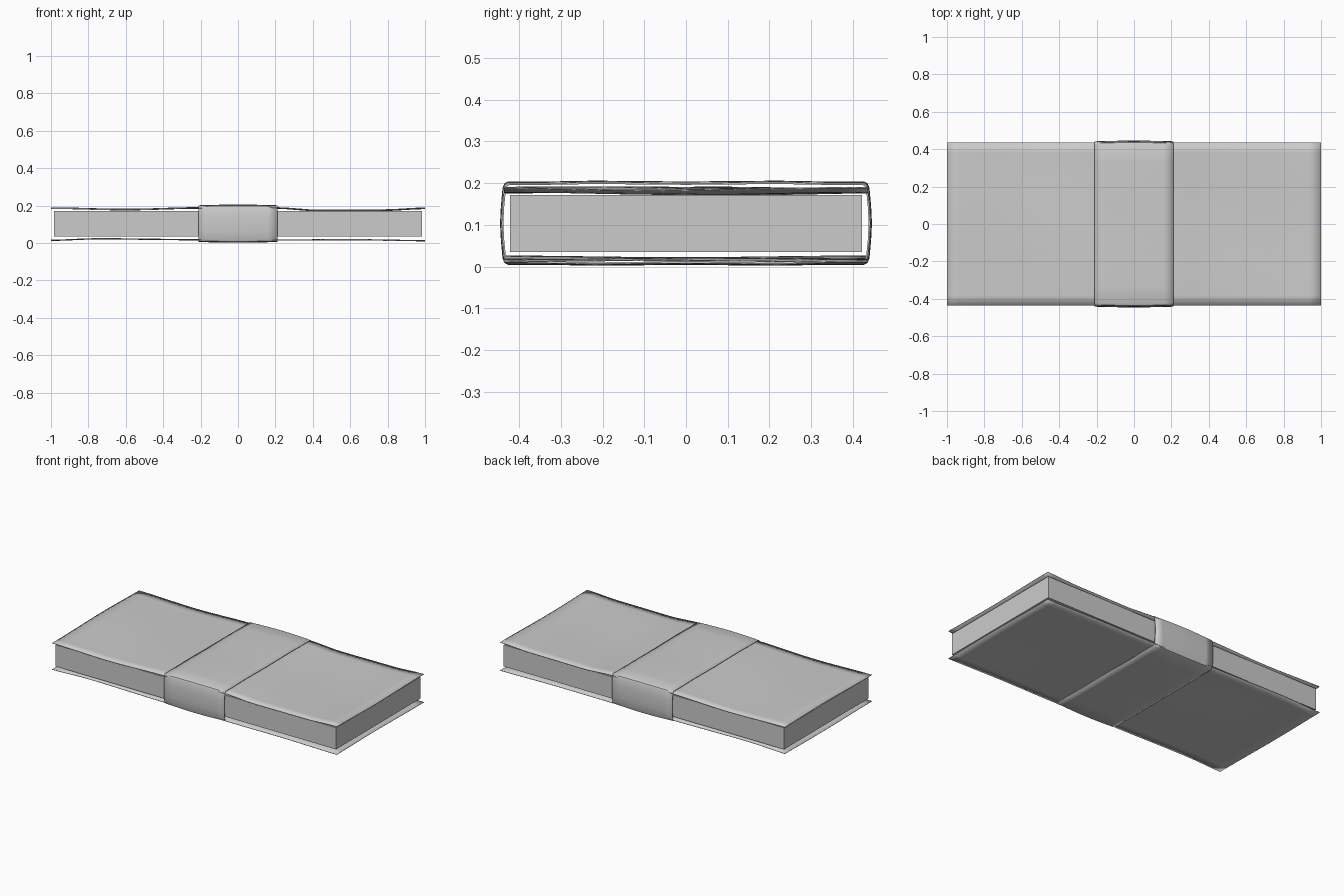
import bpy, bmesh, math

cube = bpy.data.objects.get("Cube")
if cube:
    bpy.data.objects.remove(cube, do_unlink=True)

paper = bpy.data.materials.new("paper_grey")
paper.use_nodes = True
paper.diffuse_color = (0.6, 0.6, 0.6, 1)
paper.node_tree.nodes["Principled BSDF"].inputs["Base Color"].default_value = (0.6, 0.6, 0.6, 1)


def finish(name, bm, thickness=0):
    """Turn a bmesh into a shaded object, with optional thickness."""
    bmesh.ops.recalc_face_normals(bm, faces=bm.faces)
    mesh = bpy.data.meshes.new(name)
    bm.to_mesh(mesh)
    bm.free()
    mesh.materials.append(paper)
    obj = bpy.data.objects.new(name, mesh)
    bpy.context.collection.objects.link(obj)
    if thickness:
        mod = obj.modifiers.new("thickness", 'SOLIDIFY')
        mod.thickness = thickness
        mod.offset = 0
        bpy.ops.object.select_all(action='DESELECT')
        obj.select_set(True)
        bpy.context.view_layer.objects.active = obj
        bpy.ops.object.shade_smooth_by_angle(angle=math.radians(35))
    return obj


def blend(x, points):
    """Smooth interpolation through (position, height) pairs."""
    for (x0, z0), (x1, z1) in zip(points, points[1:]):
        if x <= x1:
            t = min(max((x - x0) / (x1 - x0), 0), 1)
            return z0 + (z1 - z0) * t * t * (3 - 2 * t)
    return points[-1][1]


def sheet(name, points, ripple):
    """A gently wavy sheet of paper."""
    bm = bmesh.new()
    bmesh.ops.create_grid(bm, x_segments=32, y_segments=16, size=1)
    for v in bm.verts:
        v.co.y *= 0.436
        v.co.z = blend(v.co.x, points) + ripple * math.sin(7 * v.co.y + 2 * v.co.x)
    return finish(name, bm, 0.003)


# Solid stack of paper
bm = bmesh.new()
bmesh.ops.create_cube(bm, size=1)
for v in bm.verts:
    v.co = (v.co.x * 1.97, v.co.y * 0.844, v.co.z * 0.137 + 0.1035)
finish("paper_stack", bm)

# Loose outer sheets
sheet("top_sheet", [(-1, 0.187), (-0.6, 0.179), (-0.2, 0.188), (0.2, 0.188),
                    (0.42, 0.175), (0.78, 0.176), (1, 0.186)], -0.003)
sheet("bottom_sheet", [(-1, 0.015), (-0.75, 0.023), (-0.2, 0.018), (0.2, 0.016),
                       (0.6, 0.018), (1, 0.013)], 0.002)

# Paper band: a rounded loop swept across the middle
quarter = [(0.438, 0.0), (0.436, 0.04), (0.432, 0.08), (0.428, 0.09), (0.42, 0.094),
           (0.33, 0.094), (0.22, 0.096), (0.11, 0.095), (0.0, 0.094)]
half = quarter + [(-y, z) for y, z in quarter[-2::-1]]
loop = half + [(y, -z) for y, z in half[-2:0:-1]]
bm = bmesh.new()
rings = []
for i in range(9):
    x = -0.212 + 0.053 * i
    bulge = 0.004 * math.cos(x / 0.212 * math.pi / 2)
    rings.append([bm.verts.new((x, y + math.copysign(bulge + 0.002, y) * (abs(y) > 0.4),
                                z + 0.104 + math.copysign(bulge, z) * (abs(z) > 0.05)))
                  for y, z in loop])
for a, b in zip(rings, rings[1:]):
    for j in range(len(loop)):
        k = (j + 1) % len(loop)
        bm.faces.new((a[j], a[k], b[k], b[j]))
finish("paper_band", bm, 0.004)
